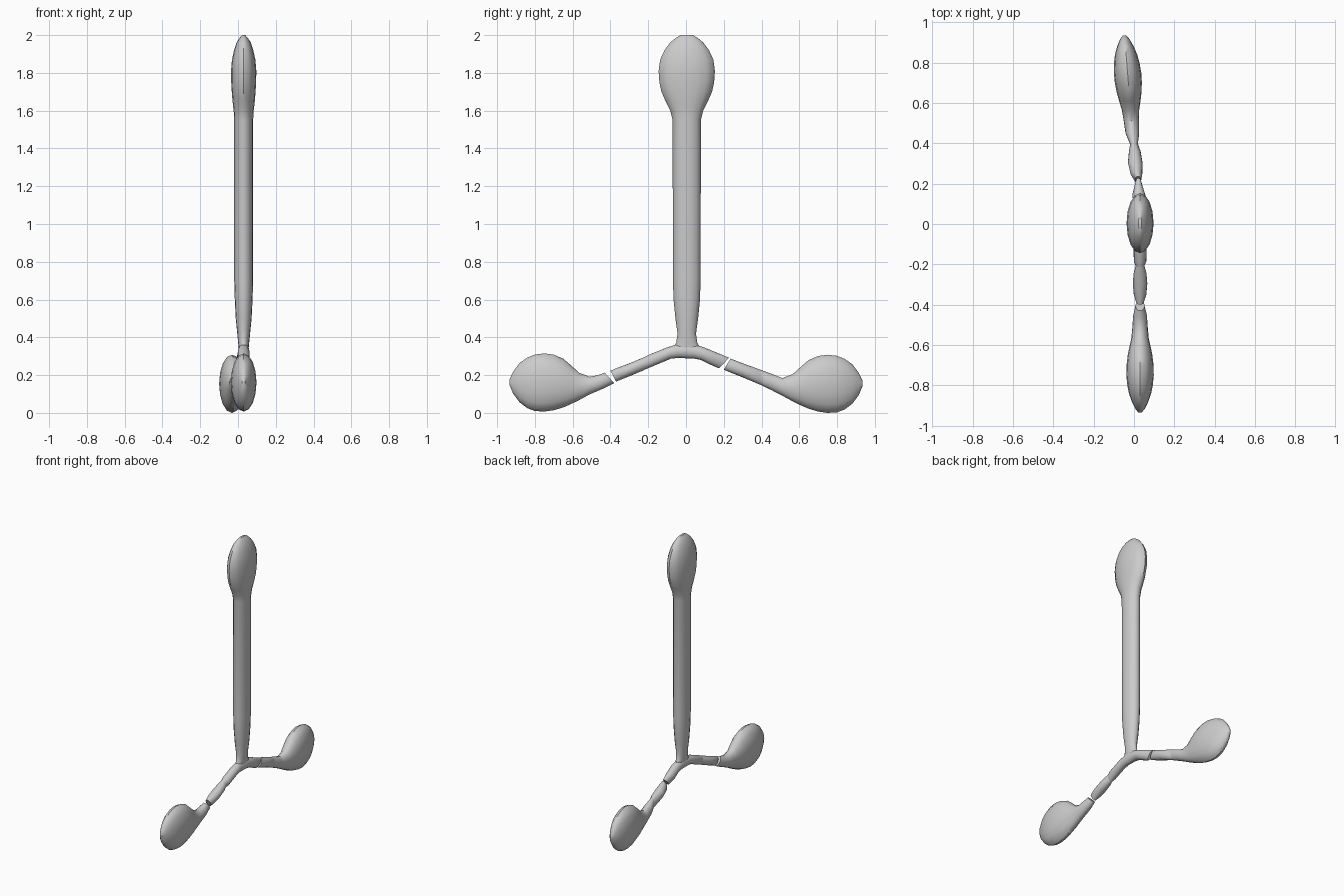
import bpy, bmesh
from math import cos, sin, tau

SIDES = 16


def loft(name, stations):
    """Elliptical loft. Station: (y1, z1, y2, z2, x centre, half thickness in x)."""
    bm = bmesh.new()
    rings = []
    for y1, z1, y2, z2, xc, b in stations:
        cy, cz, hy, hz = (y1 + y2) / 2, (z1 + z2) / 2, (y1 - y2) / 2, (z1 - z2) / 2
        ring = []
        for i in range(SIDES):
            c, s = cos(tau * i / SIDES), sin(tau * i / SIDES)
            ring.append(bm.verts.new((xc + b * s, cy + hy * c, cz + hz * c)))
        rings.append(ring)
    for r, q in zip(rings, rings[1:]):
        for i in range(SIDES):
            j = (i + 1) % SIDES
            bm.faces.new((r[i], r[j], q[j], q[i]))
    bm.faces.new(rings[0])
    bm.faces.new(rings[-1][::-1])
    bmesh.ops.recalc_face_normals(bm, faces=bm.faces)
    mesh = bpy.data.meshes.new(name)
    bm.to_mesh(mesh)
    bm.free()
    ob = bpy.data.objects.new(name, mesh)
    bpy.context.collection.objects.link(ob)
    bpy.ops.object.select_all(action='DESELECT')
    ob.select_set(True)
    bpy.context.view_layer.objects.active = ob
    bpy.ops.object.shade_smooth_by_angle(angle=0.7)
    return ob


# Upright shaft with flat rounded paddle: z, half width, half thickness
shaft = [(0.32, 0.07, 0.024), (0.35, 0.068, 0.027), (0.37, 0.056, 0.029),
         (0.42, 0.049, 0.034), (0.5, 0.06, 0.042), (0.6, 0.07, 0.047),
         (0.7, 0.073, 0.05), (1.55, 0.075, 0.05), (1.6, 0.087, 0.053),
         (1.65, 0.112, 0.059), (1.7, 0.134, 0.063), (1.75, 0.145, 0.066),
         (1.81, 0.149, 0.067), (1.87, 0.141, 0.062), (1.92, 0.118, 0.051),
         (1.96, 0.088, 0.038), (1.985, 0.058, 0.022), (2.0, 0.032, 0.008)]
loft("upright_shaft", [(0.004 + a, z, 0.004 - a, z, 0.03, b) for z, a, b in shaft])

# Central hub joining both arms
loft("hub", [(-0.215, 0.298, -0.21, 0.233, 0.03, 0.02),
             (-0.19, 0.31, -0.18, 0.245, 0.03, 0.031),
             (-0.1, 0.347, -0.08, 0.287, 0.03, 0.032),
             (-0.05, 0.362, -0.04, 0.291, 0.03, 0.03),
             (0.0, 0.367, 0.0, 0.289, 0.03, 0.03),
             (0.05, 0.362, 0.04, 0.288, 0.03, 0.03),
             (0.1, 0.345, 0.08, 0.28, 0.03, 0.032),
             (0.16, 0.32, 0.13, 0.255, 0.024, 0.032),
             (0.228, 0.292, 0.175, 0.236, 0.022, 0.015)])

# Front mid link
loft("front_link", [(-0.205, 0.302, -0.2, 0.237, 0.03, 0.02),
                    (-0.25, 0.283, -0.24, 0.219, 0.03, 0.032),
                    (-0.3, 0.262, -0.29, 0.198, 0.03, 0.036),
                    (-0.36, 0.24, -0.34, 0.178, 0.03, 0.031),
                    (-0.4, 0.223, -0.37, 0.166, 0.03, 0.02)])

# Back mid link
loft("back_link", [(0.236, 0.287, 0.2, 0.229, 0.02, 0.016),
                   (0.26, 0.278, 0.235, 0.214, 0.012, 0.029),
                   (0.31, 0.259, 0.3, 0.188, 0.006, 0.036),
                   (0.36, 0.241, 0.36, 0.163, 0.004, 0.029),
                   (0.4, 0.226, 0.405, 0.144, 0.0, 0.018)])

# Foot paddles: distance from the middle, top z, bottom z, half thickness
paddle = [(0.51, 0.188, 0.095, 0.038), (0.565, 0.209, 0.065, 0.043),
          (0.61, 0.25, 0.043, 0.053), (0.65, 0.284, 0.026, 0.061),
          (0.7, 0.305, 0.011, 0.067), (0.75, 0.312, 0.004, 0.068),
          (0.8, 0.306, 0.007, 0.063), (0.84, 0.29, 0.022, 0.055),
          (0.88, 0.262, 0.052, 0.041), (0.915, 0.215, 0.098, 0.024),
          (0.935, 0.173, 0.147, 0.008)]


def foot(name, stem, side, x_at, drop):
    body = [(side * y, zt - drop, side * y, zb - drop, x_at(y), b)
            for y, zt, zb, b in paddle]
    loft(name, stem + body)


foot("front_foot", [(-0.43, 0.213, -0.38, 0.158, 0.03, 0.022),
                    (-0.465, 0.2, -0.44, 0.128, 0.03, 0.034)],
     -1, lambda y: 0.03, -0.003)
foot("back_foot", [(0.39, 0.23, 0.395, 0.148, 0.0, 0.018),
                   (0.45, 0.208, 0.45, 0.122, -0.008, 0.034)],
     1, lambda y: -0.012 - 0.08 * (y - 0.5), 0.004)
